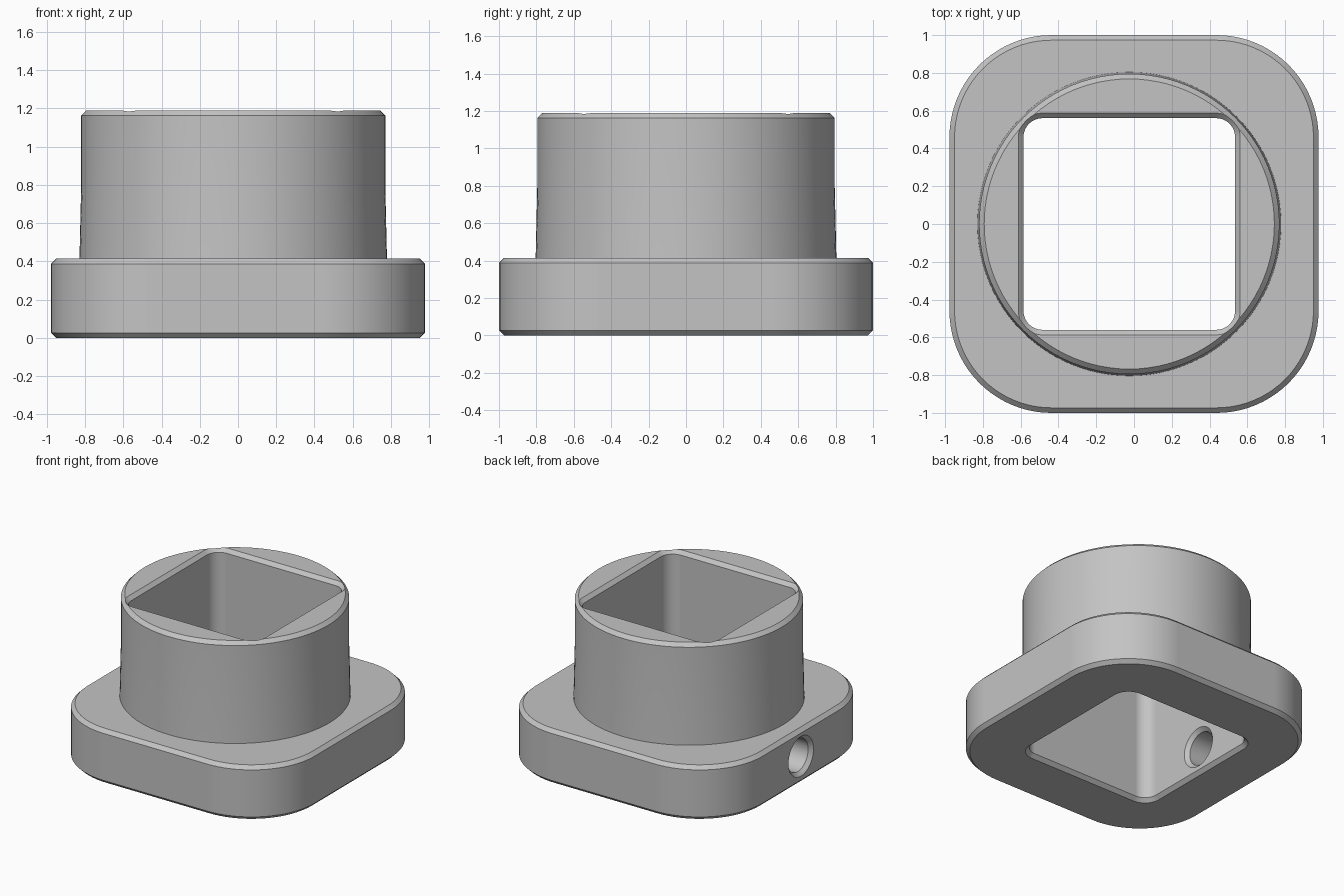
import bpy, bmesh, math
from mathutils import Matrix, Vector

cube = bpy.data.objects.get("Cube")
if cube:
    bpy.data.objects.remove(cube, do_unlink=True)

grey = bpy.data.materials.new("plain grey")
grey.use_nodes = True
colour = (0.55, 0.55, 0.55, 1)
grey.diffuse_color = colour
grey.node_tree.nodes["Principled BSDF"].inputs["Base Color"].default_value = colour

AXIS_X = -0.025      # centre line of boss and bore
BASE_TOP = 0.415
TOP = 1.19
CH = 0.027           # chamfer size


def rounded_rect(hx, hy, r, z, cx=0, steps=20):
    """Loop of points round a rectangle with rounded corners."""
    pts = []
    for quarter, (sx, sy) in enumerate(((1, 1), (-1, 1), (-1, -1), (1, -1))):
        for i in range(steps + 1):
            a = (quarter + i / steps) * math.pi / 2
            pts.append(Vector((cx + sx * (hx - r) + r * math.cos(a),
                               sy * (hy - r) + r * math.sin(a), z)))
    return pts


def circle(r, z, cx=0, steps=96):
    return [Vector((cx + r * math.cos(i * math.tau / steps),
                    r * math.sin(i * math.tau / steps), z)) for i in range(steps)]


def loft(name, loops, matrix=Matrix()):
    """Closed solid skinned through equal loops, listed bottom to top."""
    bm = bmesh.new()
    rings = [[bm.verts.new(matrix @ p) for p in loop] for loop in loops]
    n = len(rings[0])
    for low, high in zip(rings, rings[1:]):
        for i in range(n):
            j = (i + 1) % n
            bm.faces.new((low[i], low[j], high[j], high[i]))
    bm.faces.new(rings[0][::-1])
    bm.faces.new(rings[-1])
    bmesh.ops.recalc_face_normals(bm, faces=bm.faces)
    mesh = bpy.data.meshes.new(name)
    bm.to_mesh(mesh)
    bm.free()
    mesh.materials.append(grey)
    obj = bpy.data.objects.new(name, mesh)
    bpy.context.collection.objects.link(obj)
    return obj


def combine(target, other, operation):
    mod = target.modifiers.new(operation.lower(), 'BOOLEAN')
    mod.operation = operation
    mod.solver = 'EXACT'
    mod.object = other
    bpy.context.view_layer.objects.active = target
    bpy.ops.object.modifier_apply(modifier=mod.name)
    bpy.data.objects.remove(other, do_unlink=True)


# Rounded square flange, chamfered at both rims
base = [(-CH, 0), (0, CH), (0, BASE_TOP - CH), (-CH, BASE_TOP)]
body = loft("flanged_socket", [rounded_rect(0.977 + d, 1 + d, 0.54 + d, z) for d, z in base])

# Slightly tapered round boss with a chamfered top
boss = [(0.806, 0.2), (0.804, BASE_TOP), (0.795, 0.8), (0.795, TOP - CH), (0.795 - CH, TOP)]
combine(body, loft("boss", [circle(r, z, AXIS_X) for r, z in boss]), 'UNION')

# Square through bore, flared at both ends
flare = CH + 0.05
bore = [(flare, -0.05), (0, CH), (0, TOP - CH), (flare, TOP + 0.05)]
combine(body, loft("bore_cutter", [rounded_rect(0.56 + d, 0.56 + d, 0.1 + d, z, AXIS_X)
                                   for d, z in bore]), 'DIFFERENCE')

# Screw hole through the flange wall, countersunk outside and inside
outer, inner, r = -0.977, AXIS_X - 0.56, 0.125
hole = [(r + flare, outer - 0.05), (r, outer + CH), (r, inner - CH), (r + flare, inner + 0.05)]
turn = Matrix.Translation((0, 0, 0.21)) @ Matrix.Rotation(math.pi / 2, 4, 'Y')
combine(body, loft("hole_cutter", [circle(rad, x, 0, 48) for rad, x in hole], turn), 'DIFFERENCE')

# Smooth curved walls, sharp chamfers
for o in bpy.context.selected_objects:
    o.select_set(False)
body.select_set(True)
bpy.context.view_layer.objects.active = body
bpy.ops.object.shade_smooth_by_angle(angle=math.radians(25))
weighted = body.modifiers.new("weighted normals", 'WEIGHTED_NORMAL')
weighted.keep_sharp = True
